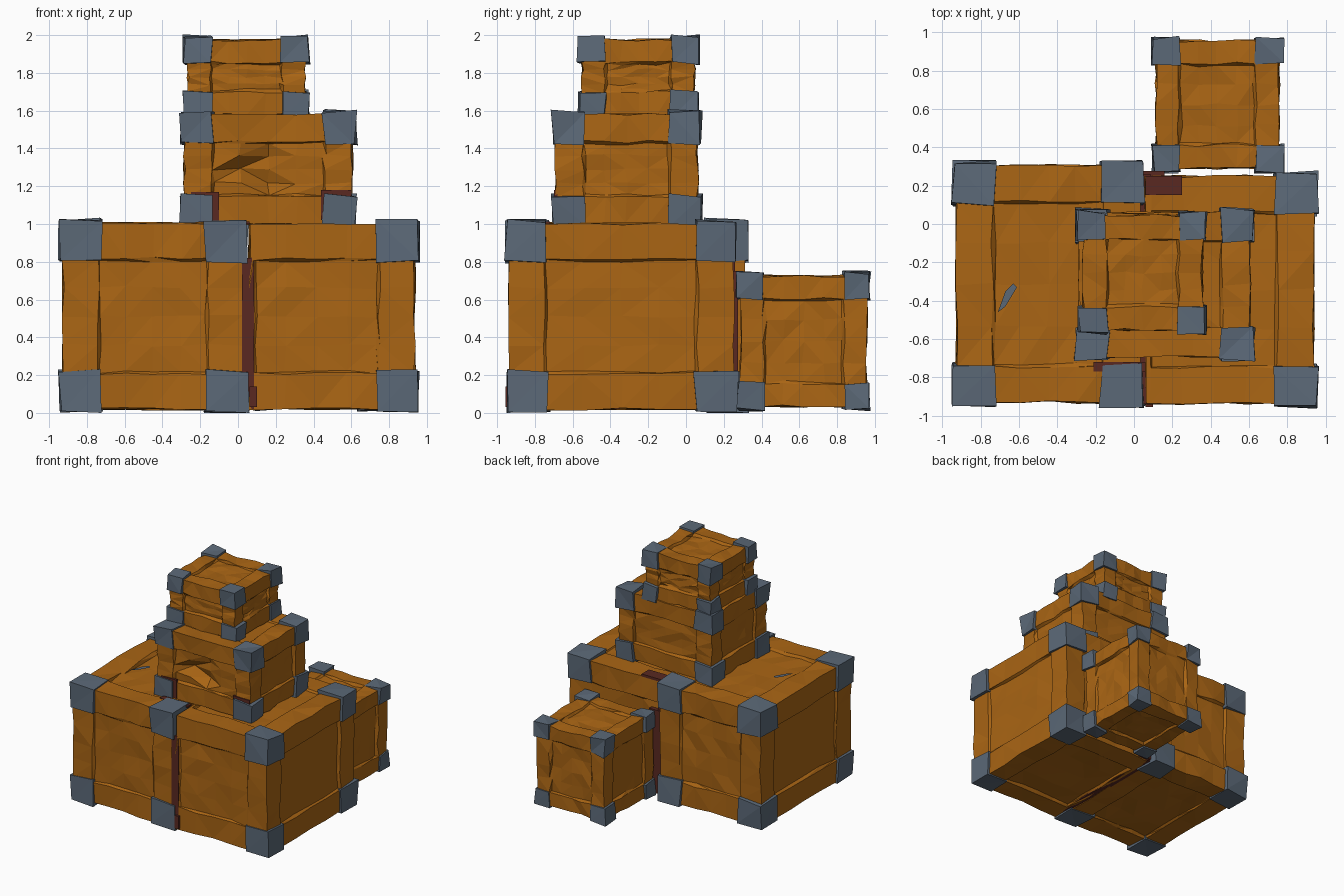
import bpy, bmesh, random
from mathutils import Vector

if "Cube" in bpy.data.objects:
    bpy.data.objects.remove(bpy.data.objects["Cube"])

random.seed(7)


def material(name, rgb):
    m = bpy.data.materials.new(name)
    m.diffuse_color = (*rgb, 1)
    m.use_nodes = True
    m.node_tree.nodes["Principled BSDF"].inputs["Base Color"].default_value = m.diffuse_color
    return m


WOOD = material("orange wood", (0.40, 0.13, 0.007))
METAL = material("slate metal", (0.105, 0.14, 0.185))
DARK = material("dark red wood", (0.10, 0.022, 0.015))


def finish(bm, name, mat):
    bmesh.ops.recalc_face_normals(bm, faces=bm.faces[:])
    bmesh.ops.triangulate(bm, faces=bm.faces[:])
    me = bpy.data.meshes.new(name)
    bm.to_mesh(me)
    bm.free()
    me.materials.append(mat)
    ob = bpy.data.objects.new(name, me)
    bpy.context.collection.objects.link(ob)
    return ob


def wobble(bm, amount):
    for v in bm.verts:
        v.co += Vector([random.uniform(-amount, amount) for _ in range(3)])


def box(bm, lo, hi):
    vs = bmesh.ops.create_cube(bm, size=1)["verts"]
    for v in vs:
        v.co = Vector([lo[i] if v.co[i] < 0 else hi[i] for i in range(3)])
    return vs


def crate(name, lo, hi, cap, left_caps=True, dent=None):
    # Body: gridded box with recessed, uneven panels inside a raised frame
    bm = bmesh.new()
    rim = cap * 0.85
    cuts = []
    for i in range(3):
        start = lo[i] + (0.025 if i == 0 and not left_caps else rim)
        end = hi[i] - rim
        cuts.append([lo[i]] + [start + (end - start) * k / 4 for k in range(5)] + [hi[i]])
    panels = []
    for axis in range(3):
        a, b = (axis + 1) % 3, (axis + 2) % 3
        for side in (lo[axis], hi[axis]):
            panel = []
            for i in range(6):
                for j in range(6):
                    quad = []
                    for u, w in ((i, j), (i + 1, j), (i + 1, j + 1), (i, j + 1)):
                        p = Vector((0, 0, 0))
                        p[axis], p[a], p[b] = side, cuts[a][u], cuts[b][w]
                        quad.append(bm.verts.new(p))
                    f = bm.faces.new(quad)
                    if 0 < i < 5 and 0 < j < 5:
                        panel.append(f)
            panels.append(panel)
    bmesh.ops.remove_doubles(bm, verts=bm.verts[:], dist=0.0001)
    bmesh.ops.recalc_face_normals(bm, faces=bm.faces[:])
    for panel in panels:
        bmesh.ops.inset_region(bm, faces=panel, thickness=0.012, depth=-0.018)
    wobble(bm, 0.008)
    if dent:
        for v in bm.verts:
            if v.co.y < lo[1] + 0.06 and (v.co - Vector(dent)).length < 0.14:
                v.co.y += random.uniform(0.03, 0.09)
    finish(bm, name, WOOD)

    # Metal corner caps
    bm = bmesh.new()
    for sx in ((-1, 1) if left_caps else (1,)):
        for sy in (-1, 1):
            for sz in (-1, 1):
                s = (sx, sy, sz)
                tip = [hi[i] + 0.018 if s[i] > 0 else lo[i] - 0.018 for i in range(3)]
                base = [tip[i] - s[i] * cap for i in range(3)]
                vs = box(bm, [min(p) for p in zip(tip, base)], [max(p) for p in zip(tip, base)])
                for v in vs:
                    v.co += Vector([random.uniform(-0.012, 0.012) for _ in range(3)])
                    v.co.z = max(v.co.z, 0.0)
    finish(bm, name + "_corner_caps", METAL)


# Five stacked crates
crate("left_large_crate", (-0.925, -0.93, 0.02), (0.03, 0.305, 1.005), 0.22)
crate("right_large_crate", (0.06, -0.935, 0.02), (0.935, 0.25, 1.0), 0.22, left_caps=False)
crate("middle_crate", (-0.285, -0.69, 1.0), (0.605, 0.06, 1.58), 0.17, dent=(0.15, -0.69, 1.29))
crate("top_crate", (-0.265, -0.55, 1.58), (0.355, 0.045, 1.975), 0.14)
crate("small_rear_crate", (0.115, 0.29, 0.035), (0.755, 0.955, 0.725), 0.14)

# Dark gap between the large crates and worn patches by the caps
bm = bmesh.new()
for lo, hi in (
    ((0.02, -0.938, 0.02), (0.085, 0.26, 0.82)),
    ((0.05, 0.24, 0.03), (0.16, 0.275, 0.75)),
    ((0.06, 0.15, 0.99), (0.25, 0.25, 1.012)),
    ((-0.21, -0.77, 1.0), (0.06, -0.72, 1.014)),
    ((0.06, -0.955, 0.03), (0.10, -0.93, 0.14)),
    ((0.44, -0.699, 1.02), (0.60, -0.68, 1.18)),
    ((-0.25, -0.699, 1.01), (-0.10, -0.68, 1.17)),
):
    box(bm, lo, hi)
finish(bm, "dark_gap_and_worn_patches", DARK)

# Metal scrap patch on the left lid
bm = bmesh.new()
outline = [(-0.71, -0.46), (-0.67, -0.43), (-0.61, -0.33), (-0.63, -0.31), (-0.67, -0.35)]
bm.faces.new([bm.verts.new((x, y, 1.002)) for x, y in outline])
finish(bm, "lid_metal_patch", METAL)
